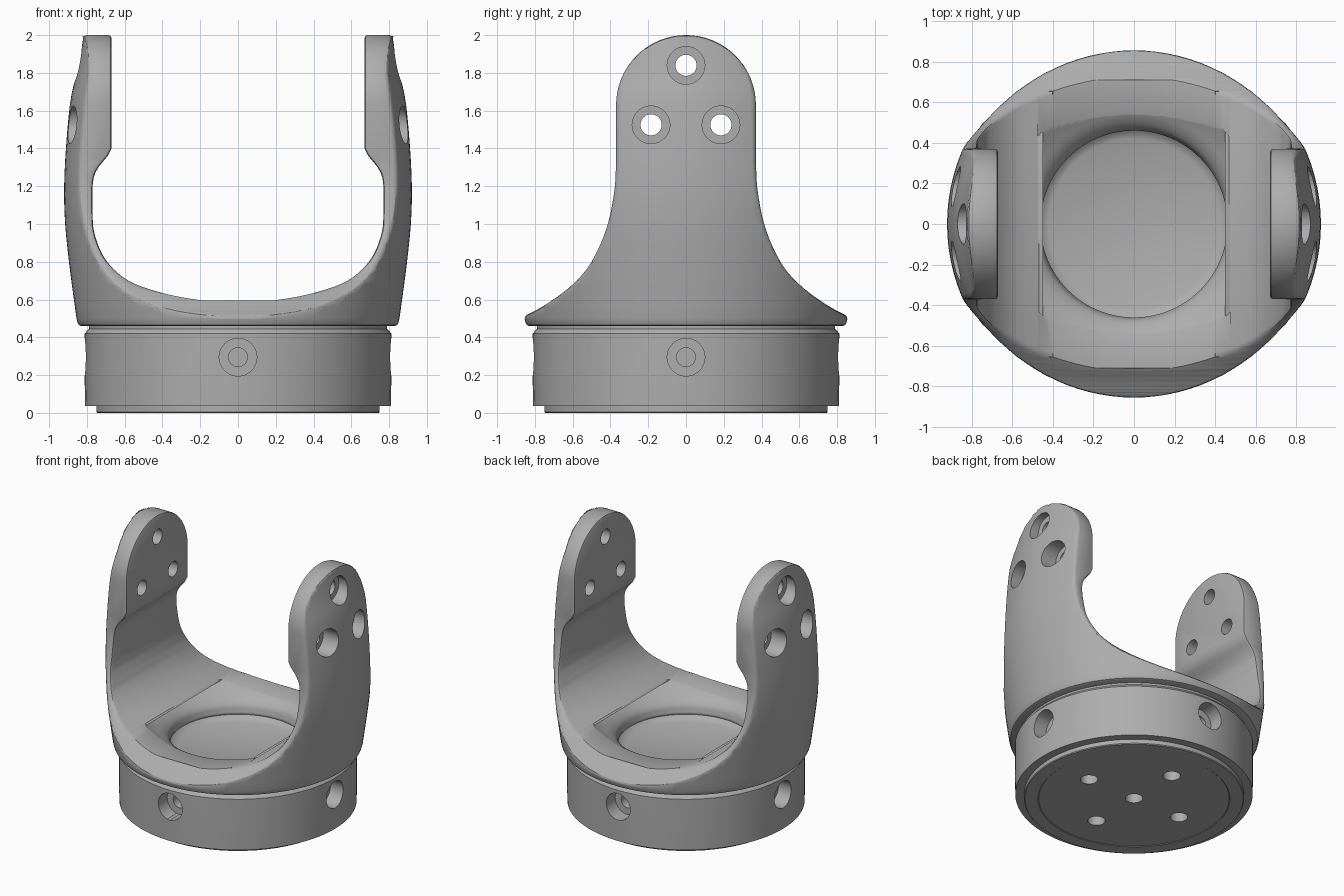
import bpy, bmesh, math
from mathutils import Vector, Matrix

cube = bpy.data.objects.get("Cube")
if cube:
    bpy.data.objects.remove(cube)

grey = bpy.data.materials.new("satin_grey")
GREY = (0.42, 0.42, 0.42, 1)
grey.diffuse_color = GREY
grey.use_nodes = True
grey.node_tree.nodes["Principled BSDF"].inputs["Base Color"].default_value = GREY


def finish(name, bm):
    bmesh.ops.recalc_face_normals(bm, faces=bm.faces)
    mesh = bpy.data.meshes.new(name)
    bm.to_mesh(mesh)
    bm.free()
    mesh.materials.append(grey)
    obj = bpy.data.objects.new(name, mesh)
    bpy.context.collection.objects.link(obj)
    return obj


def spline(points, steps=5):
    """Smooth curve through the points."""
    p = [Vector(q) for q in points]
    p = [2 * p[0] - p[1]] + p + [2 * p[-1] - p[-2]]
    out = []
    for a, b, c, d in zip(p, p[1:], p[2:], p[3:]):
        for i in range(steps):
            t = i / steps
            out.append(0.5 * (2 * b + (c - a) * t + (2 * a - 5 * b + 4 * c - d) * t**2
                              + (3 * b - a - 3 * c + d) * t**3))
    return [tuple(v) for v in out] + [tuple(points[-1])]


def lathe(name, profile, segments=96):
    """Turn a (radius, height) profile into a closed solid."""
    bm = bmesh.new()
    rings = []
    for r, z in profile:
        rings.append([bm.verts.new((r * math.cos(math.tau * i / segments),
                                    r * math.sin(math.tau * i / segments), z))
                      for i in range(segments)])
    for low, high in zip(rings, rings[1:]):
        for i in range(segments):
            j = (i + 1) % segments
            bm.faces.new((low[i], low[j], high[j], high[i]))
    bm.faces.new(rings[0])
    bm.faces.new(rings[-1])
    return finish(name, bm)


def prism(name, half, axis):
    """Mirror a half outline and push it through along x or y."""
    outline = half + [(-u, z) for u, z in reversed(half) if u > 1e-4]
    bm = bmesh.new()
    ends = [[bm.verts.new((u, s, z) if axis == "y" else (s, u, z)) for u, z in outline]
            for s in (-1.5, 1.5)]
    n = len(outline)
    for i in range(n):
        j = (i + 1) % n
        bm.faces.new((ends[0][i], ends[0][j], ends[1][j], ends[1][i]))
    for end in ends:
        bm.faces.new(end)
    return finish(name, bm)


def drill(start, end, radius):
    start, end = Vector(start), Vector(end)
    bm = bmesh.new()
    turn = (end - start).to_track_quat("Z", "Y").to_matrix().to_4x4()
    bmesh.ops.create_cone(bm, cap_ends=True, segments=32, radius1=radius, radius2=radius,
                          depth=(end - start).length,
                          matrix=Matrix.Translation((start + end) / 2) @ turn)
    return finish("drill", bm)


def apply(obj, mod):
    bpy.context.view_layer.objects.active = obj
    bpy.ops.object.modifier_apply(modifier=mod.name)


def boolean(obj, cutter, operation="DIFFERENCE"):
    mod = obj.modifiers.new("cut", "BOOLEAN")
    mod.operation, mod.solver, mod.object = operation, "EXACT", cutter
    apply(obj, mod)
    bpy.data.objects.remove(cutter)


def smooth(obj, angle=30):
    bpy.ops.object.select_all(action="DESELECT")
    obj.select_set(True)
    bpy.context.view_layer.objects.active = obj
    bpy.ops.object.shade_smooth_by_angle(angle=math.radians(angle))


# Yoke: bulging turned body
bulge = spline([(0.855, 0.50), (0.895, 0.8), (0.918, 1.05), (0.917, 1.3), (0.89, 1.63),
                (0.85, 1.82), (0.825, 1.95), (0.815, 2.02)])
yoke = lathe("yoke", [(0.83, 0.46), (0.843, 0.466), (0.85, 0.48)] + bulge)

# Flared arm outline with a round top
flare = [(1.0, 0.3), (1.0, 0.435)] + spline([(0.86, 0.51), (0.74, 0.575), (0.6, 0.68), (0.5, 0.8), (0.42, 0.98),
                               (0.38, 1.17), (0.37, 1.32)])
top = [(0.37 * math.cos(math.pi * i / 40), 1.63 + 0.37 * math.sin(math.pi * i / 40))
       for i in range(21)]
boolean(yoke, prism("arm_outline", flare + top, "x"), "INTERSECT")

# U-shaped opening between the arms
opening = spline([(0, 0.585), (0.2, 0.597), (0.4, 0.635), (0.58, 0.7), (0.7, 0.81),
                  (0.76, 0.95), (0.77, 1.08), (0.768, 1.22), (0.745, 1.29), (0.69, 1.36)])
boolean(yoke, prism("opening", opening + [(0.67, 1.40), (0.67, 2.2)], "y"))

# Rounded lip into the central bore
lip = spline([(0.46, 0.48), (0.475, 0.53), (0.515, 0.57), (0.575, 0.605), (0.65, 0.65)])
boolean(yoke, lathe("bore", [(0.46, 0.4)] + lip))

# Soft edges
mod = yoke.modifiers.new("soft_edges", "BEVEL")
mod.width, mod.segments, mod.limit_method = 0.016, 2, "ANGLE"
mod.angle_limit = math.radians(40)
mod.use_clamp_overlap = False
apply(yoke, mod)

# Counterbored screw holes through the arms
for side in (-1, 1):
    for y, z in ((0, 1.84), (-0.185, 1.525), (0.185, 1.525)):
        boolean(yoke, drill((side * 0.5, y, z), (side * 1.2, y, z), 0.056))
        boolean(yoke, drill((side * 0.77, y, z), (side * 1.2, y, z), 0.1))
smooth(yoke)

# Round base with a stepped foot and a shallow dish on top
base = lathe("base", [(0.65, 0.004), (0.655, 0), (0.745, 0), (0.75, 0.006), (0.75, 0.037),
                      (0.81, 0.037), (0.812, 0.2), (0.812, 0.42), (0.79, 0.445), (0.79, 0.462),
                      (0.47, 0.462), (0.455, 0.445), (0.42, 0.43)])

# Screw holes around the base and under it
for i in range(4):
    d = Vector((math.cos(i * math.pi / 2), math.sin(i * math.pi / 2), 0))
    up = Vector((0, 0, 0.295))
    boolean(base, drill(d * 0.7 + up, d + up, 0.1))
    boolean(base, drill(d * 0.6 + up, d + up, 0.05))
    boolean(base, drill(d * 0.4 - up, d * 0.4 + up / 2, 0.06))
boolean(base, drill((0, 0, -0.2), (0, 0, 0.15), 0.06))
smooth(base)
